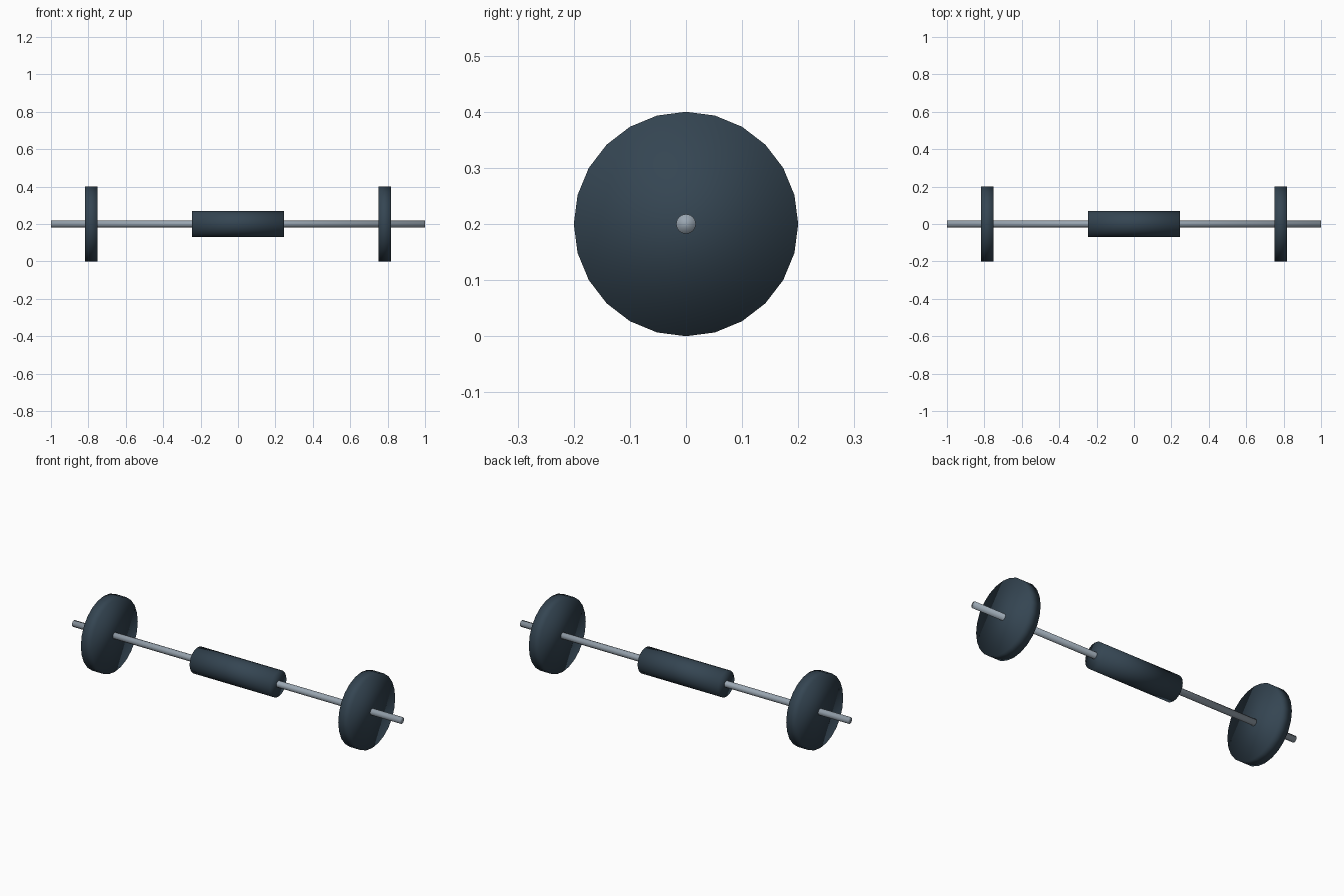
import bpy
from math import pi

if "Cube" in bpy.data.objects:
    bpy.data.objects.remove(bpy.data.objects["Cube"])

SIDES = 24
AXLE_Z = 0.2


def material(name, rgb):
    mat = bpy.data.materials.new(name)
    mat.diffuse_color = (*rgb, 1.0)
    mat.use_nodes = True
    mat.node_tree.nodes["Principled BSDF"].inputs["Base Color"].default_value = mat.diffuse_color
    return mat


def rod(name, x0, x1, radius, mat):
    """Smooth-shaded cylinder lying along x from x0 to x1."""
    bpy.ops.mesh.primitive_cylinder_add(
        vertices=SIDES, radius=radius, depth=x1 - x0,
        location=((x0 + x1) / 2, 0, AXLE_Z), rotation=(0, pi / 2, 0))
    obj = bpy.context.object
    obj.name = name
    bpy.ops.object.transform_apply(location=False, rotation=True, scale=True)
    bpy.ops.object.shade_smooth()
    obj.data.materials.append(mat)
    return obj


dark = material("dark_rubber", (0.035, 0.06, 0.085))
steel = material("steel", (0.32, 0.38, 0.44))

# Bar running the full length
rod("bar", -1.0, 1.0, 0.0175, steel)

# Thick sleeve in the middle
rod("centre_grip", -0.246, 0.246, 0.07, dark)

# Weight plates near both ends
rod("left_plate", -0.818, -0.751, 0.2, dark)
rod("right_plate", 0.751, 0.818, 0.2, dark)
